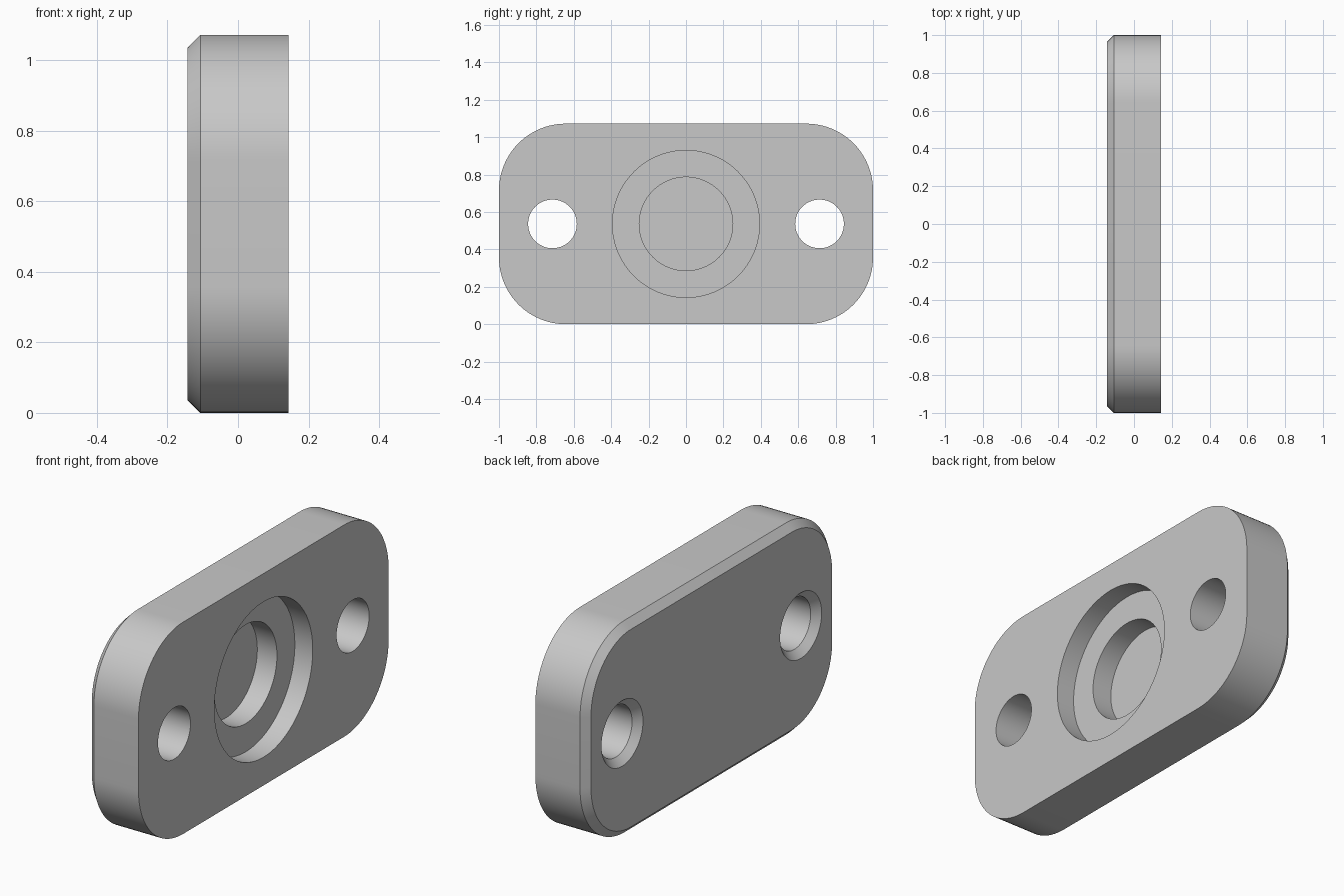
import bpy, bmesh, math

if "Cube" in bpy.data.objects:
    bpy.data.objects.remove(bpy.data.objects["Cube"])

HALF_T, HALF_W, HEIGHT = 0.143, 1.0, 1.072
CORNER, CHAMFER = 0.357, 0.036
MID_Z = HEIGHT / 2

grey = bpy.data.materials.new("plain grey")
grey.use_nodes = True
grey.diffuse_color = (0.58, 0.58, 0.58, 1)
grey.node_tree.nodes["Principled BSDF"].inputs["Base Color"].default_value = grey.diffuse_color


def rounded_ring(x, radius, steps=24):
    """Rounded rectangle across the plate, with fixed corner centres."""
    cy, cz = HALF_W - CORNER, MID_Z - CORNER
    points = []
    for q, (sy, sz) in enumerate([(1, 1), (-1, 1), (-1, -1), (1, -1)]):
        for i in range(steps + 1):
            a = math.pi / 2 * (q + i / steps)
            points.append((x, sy * cy + radius * math.cos(a),
                           MID_Z + sz * cz + radius * math.sin(a)))
    return points


def circle_ring(x, radius, y, steps=96):
    return [(x, y + radius * math.cos(2 * math.pi * i / steps),
             MID_Z + radius * math.sin(2 * math.pi * i / steps)) for i in range(steps)]


def loft(name, rings):
    """Closed solid through matching rings."""
    bm = bmesh.new()
    rows = [[bm.verts.new(p) for p in ring] for ring in rings]
    for a, b in zip(rows, rows[1:]):
        for i in range(len(a)):
            j = (i + 1) % len(a)
            bm.faces.new((a[i], a[j], b[j], b[i]))
    bm.faces.new(rows[0])
    bm.faces.new(rows[-1])
    bmesh.ops.recalc_face_normals(bm, faces=bm.faces)
    mesh = bpy.data.meshes.new(name)
    bm.to_mesh(mesh)
    bm.free()
    mesh.materials.append(grey)
    obj = bpy.data.objects.new(name, mesh)
    bpy.context.collection.objects.link(obj)
    return obj


# Plate with a chamfered edge on one side
plate = loft("flange_plate", [
    rounded_ring(-HALF_T, CORNER - CHAMFER),
    rounded_ring(CHAMFER - HALF_T, CORNER),
    rounded_ring(HALF_T, CORNER),
])

# Stepped blind bore, then two countersunk through holes
bore = [(-0.067, 0.25), (0.043, 0.25), (0.043, 0.393), (0.2, 0.393)]
hole = [(-0.163, 0.186), (-0.107, 0.13), (0.2, 0.13)]
cutters = [
    loft("bore_cutter", [circle_ring(x, r, 0) for x, r in bore]),
    loft("left_hole_cutter", [circle_ring(x, r, 0.714) for x, r in hole]),
    loft("right_hole_cutter", [circle_ring(x, r, -0.714) for x, r in hole]),
]

bpy.context.view_layer.objects.active = plate
for cutter in cutters:
    cutter.hide_render = True
    mod = plate.modifiers.new("cut", 'BOOLEAN')
    mod.operation = 'DIFFERENCE'
    mod.solver = 'EXACT'
    mod.object = cutter
    bpy.ops.object.modifier_apply(modifier=mod.name)
    bpy.data.objects.remove(cutter)

# Smooth curved walls, sharp rims
for obj in bpy.context.selected_objects:
    obj.select_set(False)
plate.select_set(True)
bpy.ops.object.shade_smooth_by_angle(angle=math.radians(30))
